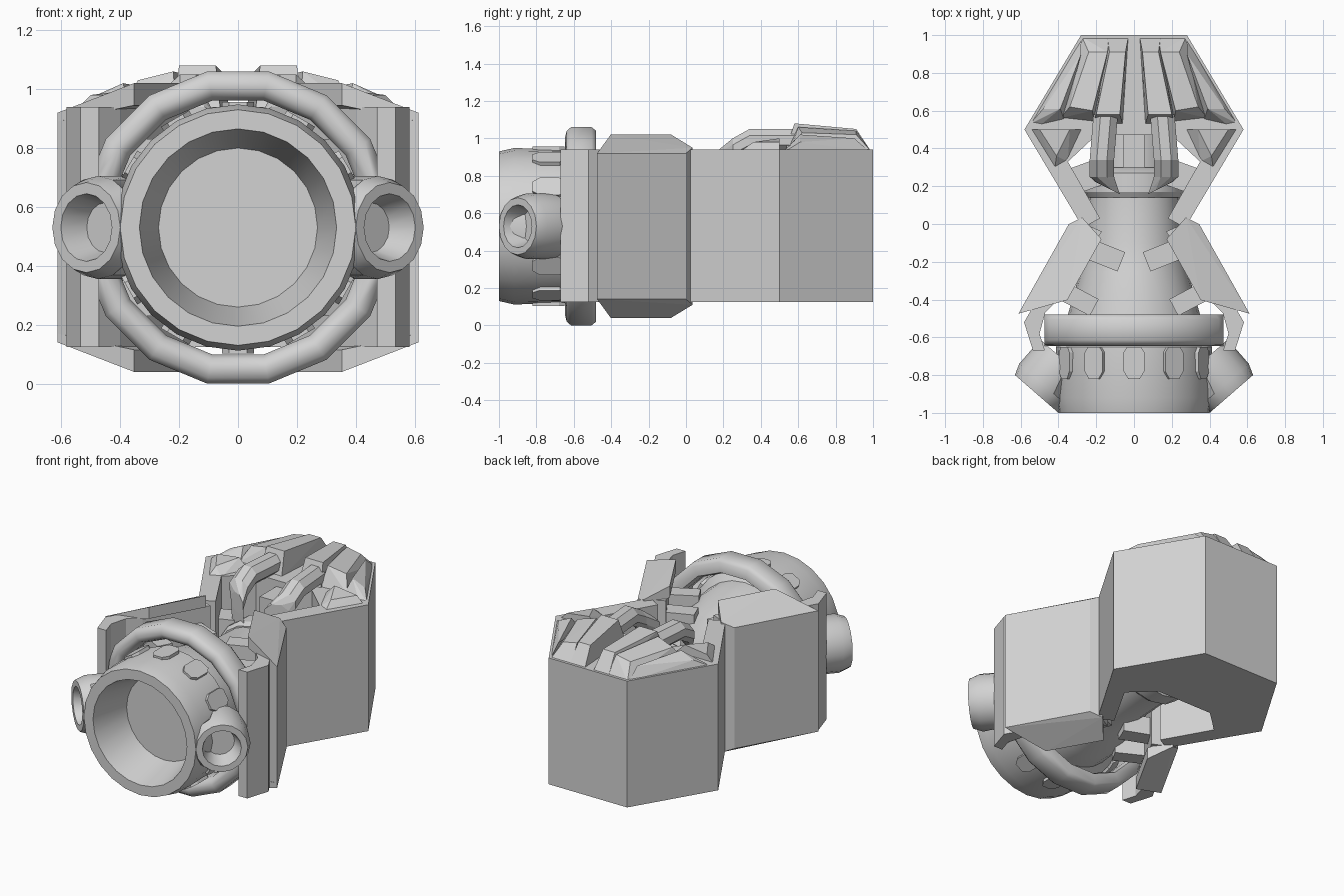
import bpy, bmesh
from math import sin, cos, pi, radians
from mathutils import Vector, Matrix

if "Cube" in bpy.data.objects:
    bpy.data.objects.remove(bpy.data.objects["Cube"], do_unlink=True)

grey = bpy.data.materials.new("plain grey")
grey.use_nodes = True
grey.diffuse_color = (0.65, 0.65, 0.65, 1)
grey.node_tree.nodes["Principled BSDF"].inputs["Base Color"].default_value = (0.65, 0.65, 0.65, 1)

AXIS_Z = 0.53
LOW, HIGH = 0.125, 0.94
SIDES = (("left", 1), ("right", -1))


def finish(name, bm, smooth=0):
    bmesh.ops.recalc_face_normals(bm, faces=bm.faces)
    mesh = bpy.data.meshes.new(name)
    bm.to_mesh(mesh)
    bm.free()
    mesh.materials.append(grey)
    ob = bpy.data.objects.new(name, mesh)
    bpy.context.collection.objects.link(ob)
    if smooth:
        bpy.ops.object.select_all(action='DESELECT')
        ob.select_set(True)
        bpy.context.view_layer.objects.active = ob
        bpy.ops.object.shade_smooth_by_angle(angle=radians(smooth))
    return ob


def hull(name, points, s=1):
    """Convex solid around the points, mirrored when s is -1."""
    bm = bmesh.new()
    for x, y, z in points:
        bm.verts.new((x * s, y, z))
    bmesh.ops.convex_hull(bm, input=bm.verts)
    bmesh.ops.dissolve_limit(bm, angle_limit=0.02, verts=bm.verts, edges=bm.edges)
    return finish(name, bm)


def prism(name, outline, z0, z1, s=1):
    """Upright solid with a plan outline."""
    bm = bmesh.new()
    rings = [[bm.verts.new((x * s, y, z)) for x, y in outline] for z in (z0, z1)]
    n = len(outline)
    for ring in rings:
        bm.faces.new(ring)
    for i in range(n):
        j = (i + 1) % n
        bm.faces.new((rings[0][i], rings[0][j], rings[1][j], rings[1][i]))
    return finish(name, bm)


def lathe(name, profile, segs, closed=False, matrix=Matrix(), turn=0.0, clamp=0, cut=0, smooth=32):
    """Turn (radius, y) points about the y axis; cut trims both sides flat at x = +-cut."""
    bm = bmesh.new()
    rings = []
    for r, y in profile:
        ring = []
        for k in range(segs):
            a = 2 * pi * (k + turn) / segs
            co = matrix @ Vector((r * cos(a), y, r * sin(a)))
            if clamp:
                co.x = clamp * max(co.x * clamp, 0.365)
            ring.append(bm.verts.new(co))
        rings.append(ring)
    pairs = list(zip(rings, rings[1:]))
    if closed:
        pairs.append((rings[-1], rings[0]))
    else:
        bm.faces.new(rings[0])
        bm.faces.new(rings[-1])
    for a, b in pairs:
        for k in range(segs):
            j = (k + 1) % segs
            bm.faces.new((a[k], a[j], b[j], b[k]))
    if cut:
        for s in (1, -1):
            bmesh.ops.bisect_plane(bm, geom=bm.verts[:] + bm.edges[:] + bm.faces[:],
                                   plane_co=(s * cut, 0, 0), plane_no=(s, 0, 0), clear_outer=True)
            bmesh.ops.holes_fill(bm, edges=[e for e in bm.edges if e.is_boundary])
    return finish(name, bm, smooth)


def block(name, centre, size, turn, s):
    """Box turned about the vertical."""
    rot = Matrix.Rotation(radians(turn), 3, 'Z')
    pts = [Vector(centre) + rot @ Vector((i * size[0], j * size[1], k * size[2])) / 2
           for i in (-1, 1) for j in (-1, 1) for k in (-1, 1)]
    return hull(name, pts, s)


centre = Matrix.Translation((0, 0, AXIS_Z))

# Main nozzle and tapering body
lathe("main_nozzle", [(0.27, -0.75), (0.335, -1), (0.4, -1), (0.418, -0.92), (0.412, -0.65),
                      (0.36, -0.6), (0.35, -0.48), (0.285, -0.25), (0.25, -0.1), (0.24, 0.14)],
      24, matrix=centre)
lathe("body_collar", [(0.25, 0.14), (0.27, 0.17), (0.27, 0.27), (0.22, 0.3)], 16, matrix=centre)
lathe("body_core", [(0.2, 0.25), (0.2, 0.5)], 12, matrix=centre)

# Round guard ring with a rounded section and flat sides
lathe("guard_ring", [(0.54, -0.615), (0.54, -0.505), (0.52, -0.48), (0.455, -0.48), (0.44, -0.51),
                     (0.44, -0.6), (0.455, -0.632), (0.485, -0.647), (0.52, -0.638)],
      16, True, centre, 0.5, cut=0.475, smooth=62)

# Hexagonal pads around the nozzle
for k in range(12):
    if k in (0, 6):
        continue
    rot = centre @ Matrix.Rotation(k * pi / 6, 4, 'Y')
    plan = [(-0.035, -0.65), (0.035, -0.65), (0.055, -0.68), (0.055, -0.78),
            (0.03, -0.82), (-0.03, -0.82), (-0.055, -0.78), (-0.055, -0.68)]
    hull(f"nozzle_pad_{k}", [rot @ Vector((r, y, t)) for t, y in plan for r in (0.39, 0.427)])

# Rear housing, open at its front
half = [(0.28, 1), (0.58, 0.5), (0.27, -0.02), (0.18, 0.03), (0.35, 0.33), (0.2, 0.47)]
prism("rear_housing", half + [(-x, y) for x, y in reversed(half)], LOW, HIGH)
block("housing_spine", (0, 0.4, 0.72), (0.11, 0.2, 0.36), 0, 1)

# Raised plates on the housing: base outline, then top corners with height
PLATES = {
    "inner_plate": ([(0.03, 0.99), (0.14, 0.99), (0.22, 0.53), (0.06, 0.53)],
                    [(0.045, 0.91, 1.05), (0.13, 0.91, 1.05), (0.2, 0.58, 1.08), (0.075, 0.58, 1.08)]),
    "middle_plate": ([(0.13, 0.99), (0.275, 0.99), (0.39, 0.56), (0.21, 0.54)],
                     [(0.14, 0.91, 1.04), (0.24, 0.91, 1.02), (0.34, 0.62, 1.03), (0.22, 0.6, 1.06)]),
    "outer_plate": ([(0.28, 0.98), (0.55, 0.53), (0.5, 0.52), (0.37, 0.55)],
                    [(0.28, 0.9, 1.0), (0.48, 0.61, 0.98), (0.39, 0.61, 1.02)]),
    "front_plate": ([(0.55, 0.5), (0.42, 0.29), (0.35, 0.33), (0.27, 0.5)],
                    [(0.5, 0.5, 0.98), (0.41, 0.36, 0.98), (0.34, 0.5, 1.0)]),
}

for side, s in SIDES:
    for name, (base, top) in PLATES.items():
        hull(f"{side}_{name}", [(x, y, HIGH - 0.01) for x, y in base] + top, s)

    # Arched duct between the plates and the body
    path = [(0.15, 0.58, 0.99), (0.17, 0.34, 0.99), (0.17, 0.25, 0.94), (0.14, 0.19, 0.88), (0.13, 0.19, 0.7)]
    for i, (p, q) in enumerate(zip(path, path[1:])):
        pts = [(x + 0.07 * cos(a), y + 0.035 * cos(a) * (j > 2), z + 0.065 * sin(a))
               for j, (x, y, z) in ((i, p), (i + 1, q))
               for a in [pi / 8 + n * pi / 4 for n in range(8)]]
        hull(f"{side}_duct_{i}", pts, s)
    block(f"{side}_collar_lug", (0.255, 0.25, 0.6), (0.13, 0.14, 0.3), -20, s)

    # Front arm holding the ring
    prism(f"{side}_front_arm", [(0.26, 0.0), (0.53, -0.43), (0.582, -0.52), (0.535, -0.67), (0.472, -0.67),
                                (0.5, -0.58), (0.47, -0.47), (0.4, -0.4), (0.17, -0.04)], LOW, HIGH, s)

    # Side panel with folded lips above and below
    a, b = Vector((0.345, 0.0)), Vector((0.612, -0.475))
    along = (b - a).normalized()
    inward = Vector((along.y, -along.x))
    length = (b - a).length
    plan = lambda u, w: tuple(a + along * u + inward * w)
    prism(f"{side}_panel", [plan(0, 0), plan(length, 0), plan(length - 0.06, 0.055),
                            plan(-0.04, 0.09), plan(-0.065, 0.044)], 0.15, 0.92, s)
    for label, f in (("top", 1), ("bottom", -1)):
        pts = []
        for u, w, h, t in ((0, 0, 0.39, 0.03), (-0.065, 0.044, 0.42, 0.05), (length, 0, 0.39, 0.03),
                           (length - 0.19, 0.19, 0.49, 0.075), (-0.015, 0.19, 0.49, 0.075)):
            x, y = plan(u, w)
            pts += [(x, y, AXIS_Z + f * h), (x, y, AXIS_Z + f * (h - t))]
        hull(f"{side}_{label}_lip", pts, s)

        # Struts from the body to the panel
        block(f"{side}_{label}_front_strut", (0.29, -0.4, AXIS_Z + f * 0.24), (0.18, 0.1, 0.12), 28, s)
        block(f"{side}_{label}_rear_strut", (0.155, -0.165, AXIS_Z + f * 0.25), (0.19, 0.11, 0.12), 22, s)

    # Angled side thruster
    place = Matrix.Translation((s * 0.515, -0.9, AXIS_Z)) @ Matrix.Rotation(s * radians(41), 4, 'Z')
    lathe(f"{side}_thruster", [(0.085, 0.1), (0.115, 0.0), (0.153, 0.0), (0.175, 0.06),
                               (0.175, 0.23)], 16, matrix=place, clamp=s)
